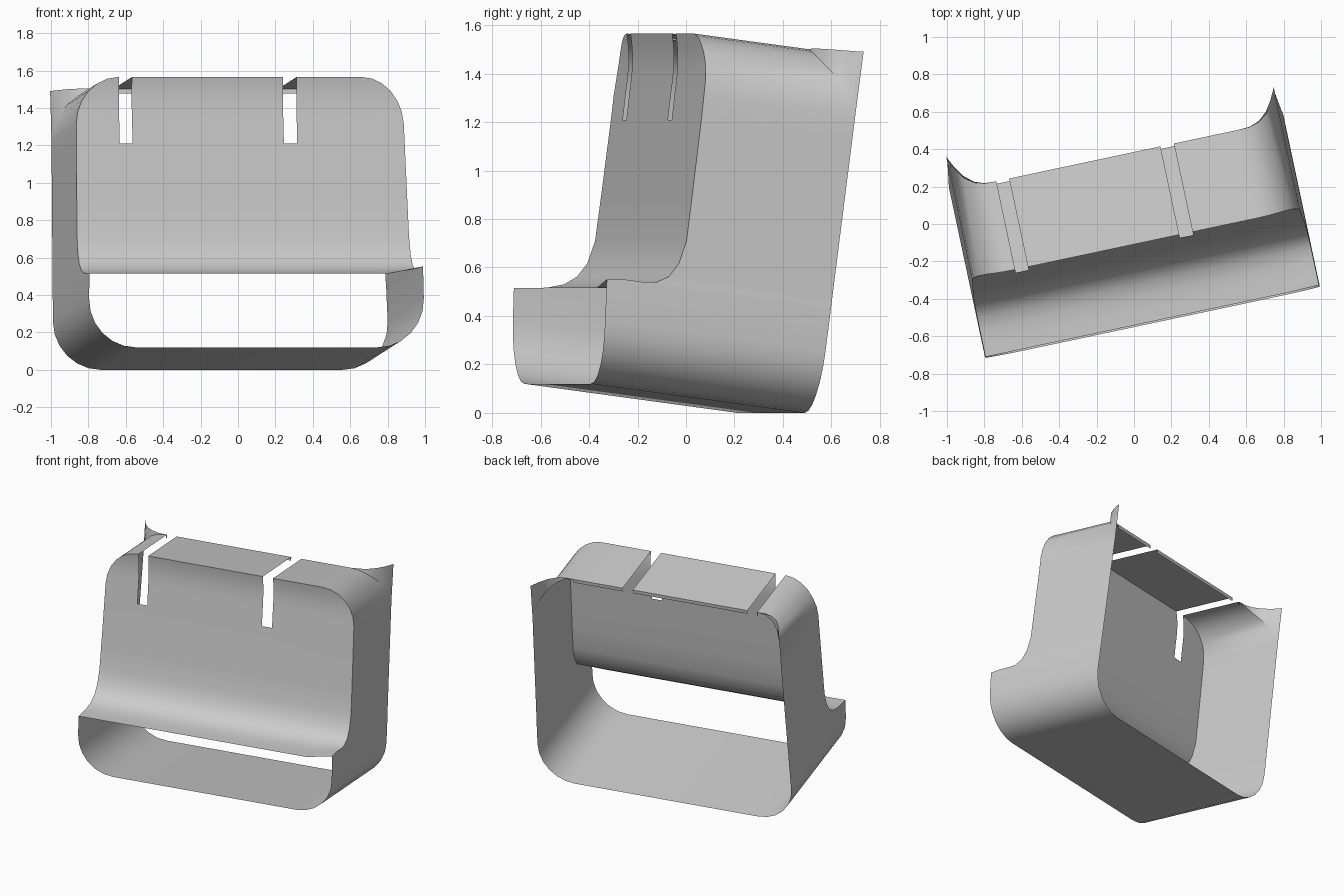
import bpy, bmesh
from math import sin, cos, pi, radians
from mathutils import Matrix

if "Cube" in bpy.data.objects:
    bpy.data.objects.remove(bpy.data.objects["Cube"])

H = 1.49            # height of the top panel
DEPTH = 0.91        # back edge of bottom and sides
TOP_BACK = 0.725    # back edge of the shorter top panel
RU, RZ = 0.225, 0.25
SLOTS = (-0.66, -0.59, 0.237, 0.31)
SLOT_Z = 1.135
N = 6

# Front profile (y, z): lip, cove, upright panel
PROFILE = [(-0.043, 0.393), (0.03, 0.402), (0.10, 0.414), (0.165, 0.436),
           (0.215, 0.475), (0.25, 0.535), (0.27, 0.63), (0.27, 0.80), (0.268, SLOT_Z)]


def half_width(z):
    return 0.92 - 0.02 * z


def top_bend(z):
    # panel leans forward towards the top edge
    t = max(0, (z - 1.30) / (H - 1.30))
    return 0.266 - 0.028 * t * t


# Section rows: half width, front y, z
rows = [(half_width(z), y, z) for y, z in PROFILE]
for k in range(N + 1):
    a = k / N * pi / 2
    z = H - RZ * (1 - sin(a))
    rows.append((half_width(z) - RU * (1 - cos(a)), top_bend(z), z))
W_TOP = rows[-1][0]


def back_y(w, z):
    if z < H - RZ - 1e-4:
        return DEPTH
    t = max(0, (w - W_TOP) / (half_width(H - RZ) - W_TOP))
    return TOP_BACK + (DEPTH - TOP_BACK) * t ** 3


def columns(w):
    return [-w, *SLOTS, SLOTS[3] + (w - SLOTS[3]) * 0.7, w]


def curl(u, y):
    # right end of the lip curls up slightly
    t = max(0, min(1, (u - 0.74) / 0.18))
    s = max(0, min(1, (0.2 - y) / 0.15))
    return 0.04 * t * t * s


bm = bmesh.new()


def sheet(grid, skip=lambda r, c: False):
    vs = [[bm.verts.new(p) for p in row] for row in grid]
    for r in range(len(vs) - 1):
        for c in range(len(vs[r]) - 1):
            if not skip(r, c):
                bm.faces.new((vs[r][c], vs[r][c + 1], vs[r + 1][c + 1], vs[r + 1][c]))


# Front panel with cove and slots
sheet([[(u, y, z + curl(u, y)) for u in columns(w)] for w, y, z in rows],
      lambda r, c: c in (1, 3) and rows[r][2] >= SLOT_Z)

# Top panel with slots and small rear flange
cols = columns(W_TOP)
top_grid = [[(u, y, z) for u in cols]
            for y, z in ((rows[-1][1], H), (TOP_BACK, H), (TOP_BACK, H - 0.025))]
sheet(top_grid, lambda r, c: c in (1, 3))

for s in (-1, 1):
    # Side wall with rounded top corner
    sheet([[(s * w, y, z + curl(s * w, y)), (s * w, back_y(w, z), z + curl(s * w, y))]
           for w, y, z in rows])
    # Rear corner flap rising from the rounding to a point
    flap = []
    for i, (w, y, z) in enumerate(rows[-N - 1:]):
        b = back_y(w, z)
        flap.append([(s * w, b, z), (s * w, b, H + 0.015 * (1 - i / N))])
    sheet(flap)

# Lower band: side, rounded corner, bottom, rounded corner, side
half = [(half_width(0.393), 0.393)]
for k in range(N + 1):
    a = (1 - k / N) * pi / 2
    z = 0.26 * (1 - cos(pi / 2 - a - pi / 2))
    a = k / N * pi / 2
    z = 0.26 * (1 - sin(a))
    half.append((half_width(z) - 0.26 * (1 - cos(a)), z))
band = [(-u, z) for u, z in half] + half[::-1]
lower = []
for u, z in band:
    zc = z + (curl(u, 0) if z > 0.3 else 0)
    lower.append([(u, -0.11 * z, zc), (u, DEPTH, zc)])
sheet(lower)

# Join the sheets and drop unused points
bmesh.ops.remove_doubles(bm, verts=bm.verts, dist=0.0005)
bmesh.ops.delete(bm, geom=[v for v in bm.verts if not v.link_faces], context='VERTS')
bmesh.ops.recalc_face_normals(bm, faces=bm.faces)

# Tilt and turn into place
bm.transform(Matrix.Translation((0.1, -0.53, 0.12)) @ Matrix.Rotation(radians(12), 4, 'Z')
             @ Matrix.Rotation(radians(-7.6), 4, 'X'))

mesh = bpy.data.meshes.new("housing_shell")
bm.to_mesh(mesh)
bm.free()
obj = bpy.data.objects.new("housing_shell", mesh)
bpy.context.collection.objects.link(obj)
bpy.context.view_layer.objects.active = obj
obj.select_set(True)
bpy.ops.object.shade_smooth_by_angle(angle=radians(35))
